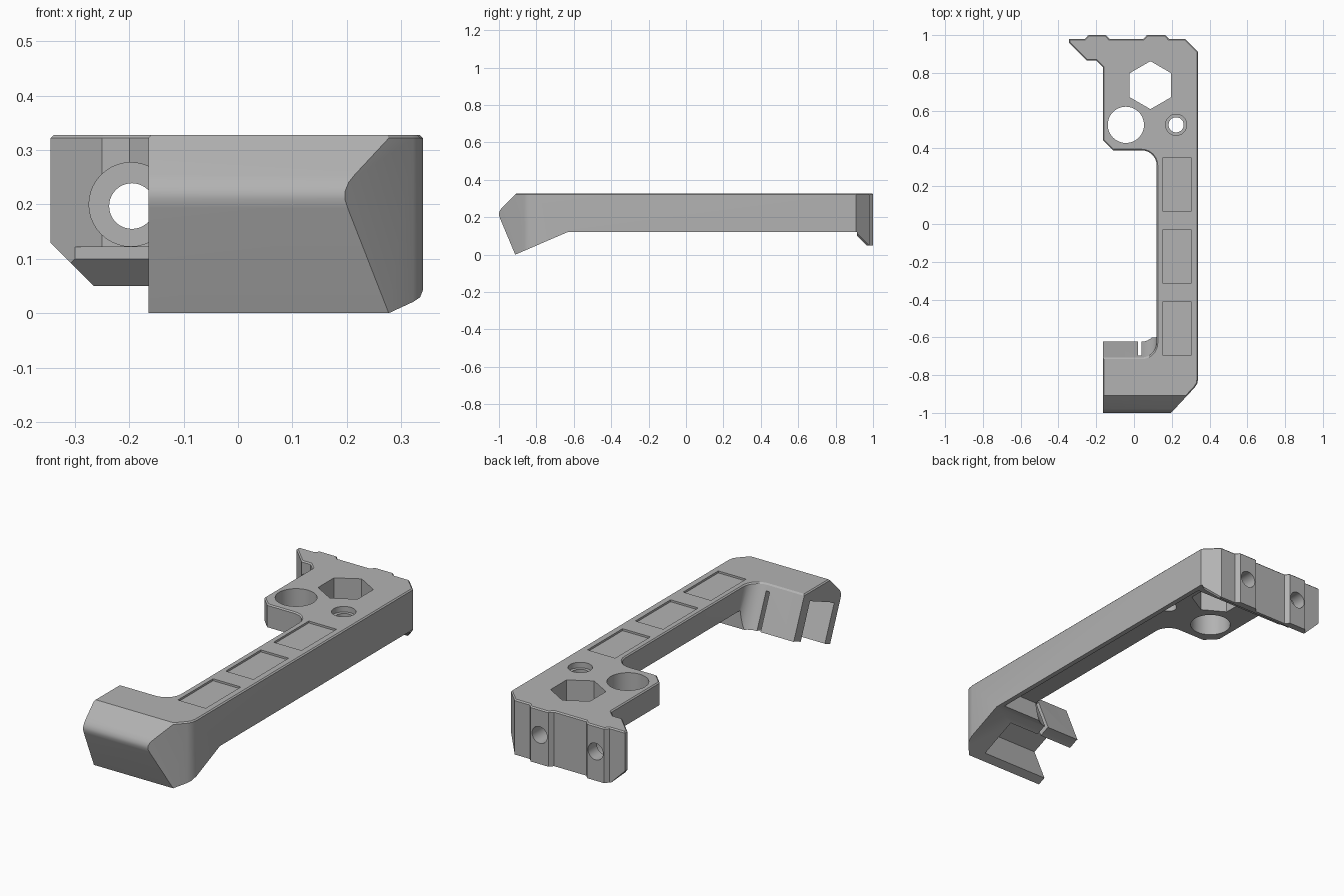
import bpy, bmesh, math

if "Cube" in bpy.data.objects:
    bpy.data.objects.remove(bpy.data.objects["Cube"])

grey = bpy.data.materials.new("matte grey")
grey.diffuse_color = (0.45, 0.45, 0.45, 1)
grey.use_nodes = True
grey.node_tree.nodes["Principled BSDF"].inputs["Base Color"].default_value = grey.diffuse_color


def prism(name, pts, axis, lo, hi, bevel=0.0, adjust=None):
    """Extrude a 2D profile along an axis; pts are the other two axes in order."""
    def place(p, t):
        return {'X': (t, *p), 'Y': (p[0], t, p[1]), 'Z': (*p, t)}[axis]
    bm = bmesh.new()
    a = [bm.verts.new(place(p, lo)) for p in pts]
    b = [bm.verts.new(place(p, hi)) for p in pts]
    n = len(pts)
    bm.faces.new(a)
    top = bm.faces.new(b)
    for i in range(n):
        j = (i + 1) % n
        bm.faces.new((a[i], a[j], b[j], b[i]))
    if adjust:
        for v in bm.verts:
            adjust(v)
    bmesh.ops.recalc_face_normals(bm, faces=bm.faces)
    if bevel:
        bmesh.ops.bevel(bm, geom=list(top.edges), offset=bevel, segments=1,
                        affect='EDGES', profile=0.5)
    me = bpy.data.meshes.new(name)
    bm.to_mesh(me)
    bm.free()
    ob = bpy.data.objects.new(name, me)
    me.materials.append(grey)
    bpy.context.collection.objects.link(ob)
    return ob


def ring(cx, cy, r, n=40, start=0.0):
    return [(cx + r * math.cos(start + 2 * math.pi * i / n),
             cy + r * math.sin(start + 2 * math.pi * i / n)) for i in range(n)]


def arc(cx, cy, r, a0, a1, n=8):
    return [(cx + r * math.cos(math.radians(a0 + (a1 - a0) * i / n)),
             cy + r * math.sin(math.radians(a0 + (a1 - a0) * i / n)))
            for i in range(n + 1)]


def boolean(target, tool, op='DIFFERENCE'):
    m = target.modifiers.new(tool.name, 'BOOLEAN')
    m.operation, m.solver, m.object = op, 'EXACT', tool
    bpy.context.view_layer.objects.active = target
    bpy.ops.object.modifier_apply(modifier=m.name)
    bpy.data.objects.remove(tool)


# Plan outline: foot, long bar, head and clamping rail
plan = [(-0.165, -1.01), (0.187, -1.01), (0.322, -0.865), (0.335, -0.845), (0.34, -0.815),
        (0.34, 0.91), (0.27, 0.98), (0.185, 0.98), (0.167, 1), (0.068, 1), (0.05, 0.98),
        (-0.13, 0.98), (-0.148, 1), (-0.242, 1), (-0.26, 0.98), (-0.345, 0.98),
        (-0.345, 0.96), (-0.25, 0.865), (-0.2, 0.865), (-0.165, 0.83),
        (-0.165, 0.445), (-0.11, 0.39)]
plan += arc(0.04, 0.31, 0.08, 90, 0) + arc(0.04, -0.63, 0.08, 0, -90) + [(-0.165, -0.71)]


def lean(v):  # lean the foot's inner wall backwards toward the bottom
    if -0.72 < v.co.y < -0.6:
        v.co.y += (0.33 - v.co.z) * 0.419


body = prism("foregrip_body", plan, 'Z', -0.02, 0.328, 0.006, lean)

# Side profile trims the sloped foot and the underside
side = [(-0.835, 0.4), (-0.98, 0.255), (-0.992, 0.241), (-0.999, 0.225), (-1.0, 0.21),
        (-0.994, 0.193), (-0.913, 0.0), (-0.63, 0.122), (0.915, 0.122), (0.915, 0.1),
        (0.965, 0.05), (1.1, 0.05), (1.1, 0.4)]
boolean(body, prism("side_trim", side, 'X', -1, 1), 'INTERSECT')

# Thinned underside of the bar and head, sloping to the outer wall
under = [(-0.5, 0.0), (0.315, 0.0), (0.315, 0.122), (0.225, 0.212), (-0.5, 0.212)]
boolean(body, prism("underside_cut", under, 'Y', -0.6, 0.86))

# Angled lower corners of the rail
boolean(body, prism("rail_corner_left", [(-0.4, 0), (-0.215, 0), (-0.4, 0.185)], 'Y', 0.862, 1.1))
boolean(body, prism("rail_corner_right", [(0.4, 0), (0.22, 0), (0.4, 0.18)], 'Y', 0.8, 1.1))

# Leaning slot in the foot, open at the bottom and the end
def slot_point(along, up):
    return (-0.913 + 0.922 * along - 0.386 * up, 0.386 * along + 0.922 * up)


slot = [slot_point(*p) for p in ((0.045, -0.1), (0.045, 0.195), (0.255, 0.195), (0.255, -0.1))]
boolean(body, prism("foot_slot", slot, 'X', -0.3, 0.21))
slit = [slot_point(*p) for p in ((0.2, -0.1), (0.2, 0.19), (0.38, 0.19), (0.38, -0.1))]
boolean(body, prism("foot_slit", slit, 'X', 0.02, 0.04))

# Vertical openings in the head
boolean(body, prism("hex_hole", ring(0.087, 0.735, 0.127, 6, math.pi / 6), 'Z', 0, 0.5))
boolean(body, prism("round_hole", ring(-0.043, 0.525, 0.096), 'Z', 0, 0.5))
boolean(body, prism("small_hole", ring(0.223, 0.525, 0.04), 'Z', 0, 0.5))
boolean(body, prism("small_hole_recess", ring(0.223, 0.525, 0.056), 'Z', 0.3, 0.5))

# Clamping screw holes through the rail, one with a counterbore
for x in (-0.195, 0.117):
    boolean(body, prism("screw_hole", ring(x, 0.197, 0.042), 'Y', 0.8, 1.1))
boolean(body, prism("screw_counterbore", ring(-0.197, 0.2, 0.077), 'Y', 0.78, 0.93))

# Shallow pockets along the bar
for y in (-0.553, -0.172, 0.21):
    pocket = [(0.15, y - 0.14), (0.305, y - 0.14), (0.305, y + 0.14), (0.15, y + 0.14)]
    boolean(body, prism("top_pocket", pocket, 'Z', 0.318, 0.5))

bpy.ops.object.select_all(action='DESELECT')
body.select_set(True)
bpy.context.view_layer.objects.active = body
bpy.ops.object.shade_smooth_by_angle(angle=math.radians(25))
